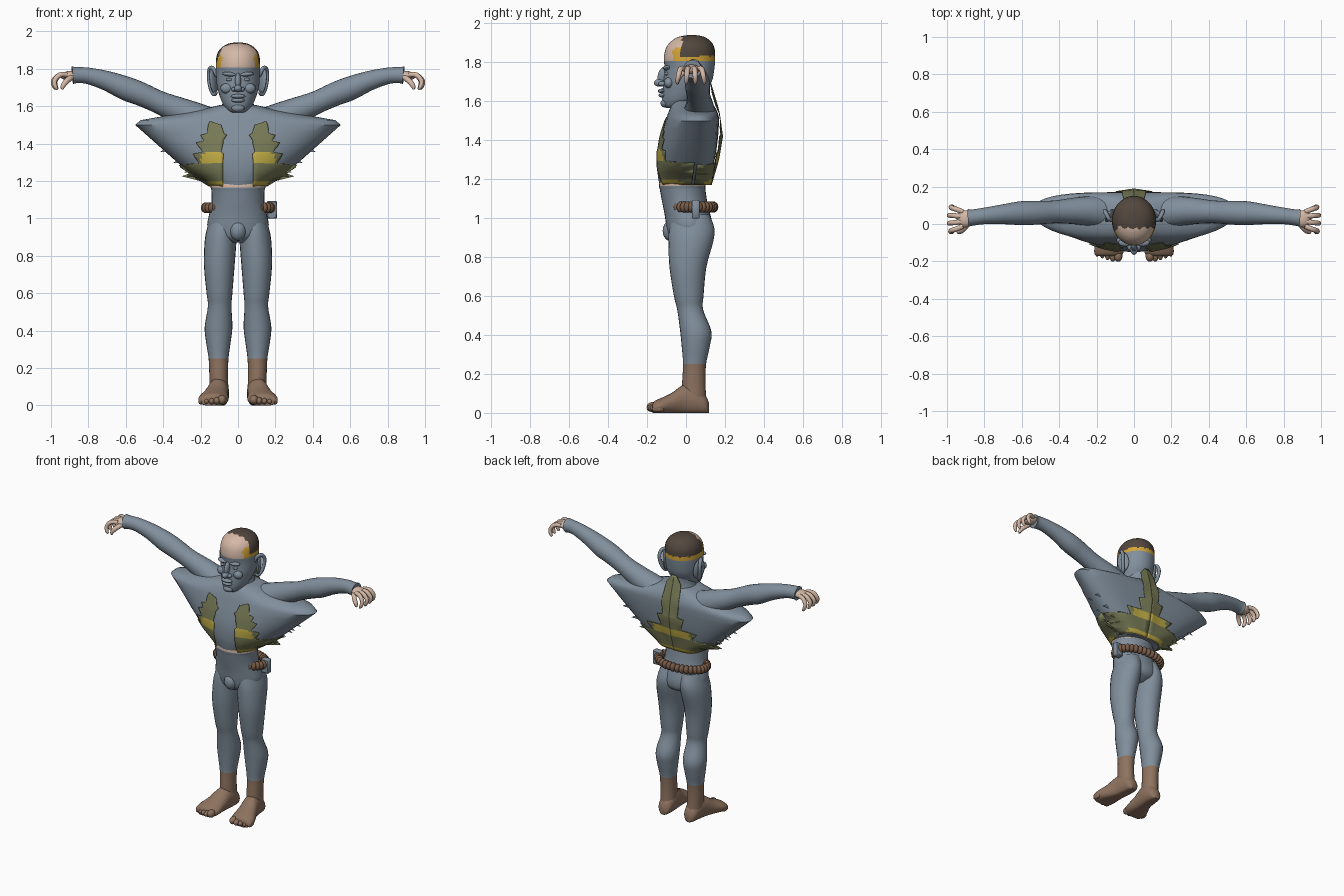
import bpy, bmesh, math
from mathutils import Vector, Matrix

if "Cube" in bpy.data.objects:
    bpy.data.objects.remove(bpy.data.objects["Cube"])

def material(name, rgb):
    m = bpy.data.materials.new(name)
    m.diffuse_color = (*rgb, 1)
    m.use_nodes = True
    m.node_tree.nodes["Principled BSDF"].inputs["Base Color"].default_value = m.diffuse_color
    return m

GREY = material("grey_suit", (.22, .275, .335))
SKIN = material("skin", (.66, .48, .38))
HAIR = material("dark_hair", (.085, .063, .048))
BROWN = material("brown_boot", (.27, .17, .115))
BELT = material("belt_brown", (.19, .105, .063))
OLIVE = material("olive_leaf", (.19, .2, .095))
YELLOW = material("yellow_band", (.54, .42, .06))
GOLD = material("gold_headband", (.66, .38, .04))

def spline(table, n=4):
    """Smooth in-between stations through a table of tuples."""
    out = []
    for i in range(len(table) - 1):
        p = [table[max(0, min(len(table) - 1, i + k))] for k in (-1, 0, 1, 2)]
        for j in range(n):
            t = j / n
            out.append([b + .5 * t * (c - a + t * (2*a - 5*b + 4*c - d + t * (3*(b - c) + d - a)))
                        for a, b, c, d in zip(*p)])
    return out + [list(table[-1])]

def lerp(table, z):
    """Linear lookup in a table keyed by its first column."""
    for a, b in zip(table, table[1:]):
        if z <= b[0]:
            t = max(0, (z - a[0]) / (b[0] - a[0]))
            return [p + t * (q - p) for p, q in zip(a, b)]
    return list(table[-1])

def skin_rings(bm, rings):
    vs = [[bm.verts.new(p) for p in r] for r in rings]
    n = len(vs[0])
    for a, b in zip(vs, vs[1:]):
        for i in range(n):
            bm.faces.new((a[i], a[(i+1) % n], b[(i+1) % n], b[i]))
    bm.faces.new(vs[0])
    bm.faces.new(vs[-1])

def stack(bm, table, segs=24, n=4):
    """Upright loft; stations are z, centre x, half width, front y, back y."""
    rings = []
    for z, cx, w, f, b in spline(table, n):
        rings.append([(cx + w * math.cos(a), (f + b) / 2 + (b - f) / 2 * math.sin(a), z)
                      for a in (2 * math.pi * i / segs for i in range(segs))])
    skin_rings(bm, rings)

def tube(bm, table, segs=16, n=4):
    """Round tube; stations are x, y, z, radius."""
    st = spline(table, n)
    pts = [Vector(s[:3]) for s in st]
    rings = []
    for i, s in enumerate(st):
        t = (pts[min(i + 1, len(pts) - 1)] - pts[max(i - 1, 0)]).normalized()
        u = t.cross(Vector((0, 1, 0))).normalized()
        v = t.cross(u)
        rings.append([pts[i] + s[3] * (u * math.cos(a) + v * math.sin(a))
                      for a in (2 * math.pi * k / segs for k in range(segs))])
    skin_rings(bm, rings)

def ball(bm, loc, size, rot=None):
    m = Matrix.Translation(loc) @ (rot or Matrix()) @ Matrix.Diagonal((*size, 1))
    bmesh.ops.create_uvsphere(bm, u_segments=16, v_segments=10, radius=1, matrix=m)

def finish(name, bm, mats, rule=None, mirror=False, angle=45):
    bmesh.ops.recalc_face_normals(bm, faces=bm.faces)
    if rule:
        for f in bm.faces:
            f.material_index = rule(f.calc_center_median())
    me = bpy.data.meshes.new(name)
    bm.to_mesh(me)
    bm.free()
    ob = bpy.data.objects.new(name, me)
    bpy.context.collection.objects.link(ob)
    for m in mats:
        me.materials.append(m)
    if mirror:
        ob.modifiers.new("mirror", 'MIRROR').use_mirror_merge = False
    bpy.ops.object.select_all(action='DESELECT')
    ob.select_set(True)
    bpy.context.view_layer.objects.active = ob
    bpy.ops.object.shade_smooth_by_angle(angle=math.radians(angle))
    return ob

# legs with boot tops
bm = bmesh.new()
stack(bm, [(.06, .1, .05, -.02, .105), (.15, .103, .05, -.02, .1), (.25, .104, .053, -.015, .103),
           (.34, .105, .066, -.022, .122), (.42, .104, .074, -.03, .13), (.53, .098, .063, -.045, .088),
           (.6, .099, .069, -.062, .09), (.75, .1, .082, -.085, .105), (.88, .093, .085, -.09, .14),
           (.95, .085, .08, -.085, .145), (1.02, .075, .07, -.07, .12)])
finish("legs", bm, [GREY, BROWN], lambda c: int(c.z < .25), True)

# feet and toes
bm = bmesh.new()
rings = []
for y, cx, w, h in spline([(.118, .098, .02, .05), (.1, .098, .042, .09), (.05, .1, .053, .14), (-.01, .107, .057, .145),
                           (-.07, .12, .068, .105), (-.12, .13, .08, .08), (-.16, .135, .076, .062), (-.172, .136, .06, .045)]):
    rings.append([(cx + w * math.cos(a), y, max(0, h * (.45 + .55 * math.sin(a))))
                  for a in (2 * math.pi * i / 24 for i in range(24))])
skin_rings(bm, rings)
for i in range(5):
    r = (.026, .02, .018, .017, .016)[i]
    ball(bm, (.085 + .028 * i, -.17 + .009 * max(0, i - 1), r + .004), (r * .9, .032, r))
finish("feet", bm, [BROWN], None, True)

# hips and belly, with a strip of bare waist
bm = bmesh.new()
stack(bm, [(.87, 0, .04, -.06, .08), (.9, 0, .12, -.09, .13), (.95, 0, .163, -.1, .14), (1.02, 0, .155, -.11, .125),
           (1.08, 0, .142, -.122, .11), (1.145, 0, .142, -.134, .1), (1.165, 0, .146, -.138, .1), (1.2, 0, .15, -.135, .1)], 32)
ball(bm, (0, -.075, .935), (.045, .045, .055))
finish("hips", bm, [GREY, SKIN], lambda c: int(c.z > 1.163))

# beaded belt, hidden in front by the belly
bm = bmesh.new()
for i in range(34):
    a = 2 * math.pi * (i + .5) / 34
    x, y = .172 * math.cos(a), .037 + .102 * math.sin(a)
    if y > 0 or abs(x) > .07:
        ball(bm, (x, y, 1.057), (.018, .027, .029),
             Matrix.Rotation(math.atan2(.102 * math.cos(a), -.172 * math.sin(a)), 4, 'Z'))
finish("belt_beads", bm, [BELT])
bm = bmesh.new()
bmesh.ops.create_cube(bm, size=1, matrix=Matrix.Translation((.182, .05, 1.046)) @ Matrix.Diagonal((.055, .04, .095, 1)))
bmesh.ops.bevel(bm, geom=bm.edges[:], offset=.005, segments=1, affect='EDGES')
finish("belt_pouch", bm, [GREY])

# winged top: z, half width, front y, back y
WING = [(1.17, .15, -.135, .12), (1.2, .185, -.142, .13), (1.26, .28, -.15, .14), (1.34, .37, -.147, .155),
        (1.42, .46, -.13, .165), (1.5, .55, -.105, .17), (1.525, .52, -.097, .168), (1.55, .38, -.088, .16),
        (1.58, .2, -.076, .142), (1.605, .1, -.06, .12)]

def wing_y(x, z, front):
    _, w, f, b = lerp(WING, z)
    t = min(1, abs(x) / w)
    mid = .02 + .05 * min(1, w / .5)
    return mid + ((f if front else b) - mid) * (1 - t ** (2 if front else 4)) ** .5

bm = bmesh.new()
rings = []
for a, b in zip(WING, WING[1:] + WING[-1:]):
    for z in ((a[0], (a[0] + b[0]) / 2) if a is not b else (a[0],)):
        w = lerp(WING, z)[1]
        xs = [w * math.cos(math.pi * i / 24) for i in range(25)]
        rings.append([(x, wing_y(x, z, False), z) for x in xs] +
                     [(x, wing_y(x, z, True), z) for x in xs[-2:0:-1]])
skin_rings(bm, rings)
finish("winged_top", bm, [GREY])

# leaf plates: z, inner x, outer x
def leaf(name, rows, front, rule, flare=None):
    bm = bmesh.new()
    rows = [lerp(rows, rows[0][0] + (b[0] + a[0]) / 2 - rows[0][0]) if k else a
            for a, b in zip(rows, rows[1:]) for k in (0, 1)] + [rows[-1]]
    grid = []
    for z, a, b in rows:
        line = []
        for i in range(9):
            x = a + (b - a) * i / 8
            y = wing_y(x, z, front) + (-.007 if front else .007)
            if flare and abs(x) < .1:
                y = max(y, lerp(flare, z)[1] - abs(x) * .15)
            line.append(bm.verts.new((x, y, z)))
        grid.append(line)
    for p, q in zip(grid, grid[1:]):
        for i in range(8):
            bm.faces.new((p[i], p[i+1], q[i+1], q[i]))
    ob = finish(name, bm, [OLIVE, YELLOW], rule, True)
    m = ob.modifiers.new("thickness", 'SOLIDIFY')
    m.thickness, m.offset = .004, 0

leaf("front_leaves", [(1.172, .08, .155), (1.2, .08, .2), (1.225, .08, .3), (1.24, .08, .26), (1.285, .08, .315),
                      (1.295, .08, .21), (1.345, .078, .24), (1.355, .09, .19), (1.405, .078, .225), (1.415, .08, .185),
                      (1.445, .06, .2), (1.455, .075, .165), (1.5, .09, .16), (1.518, .145, .15)], True,
     lambda c: int(c.z < 1.2 and c.x < .16 or 1.293 < c.z < 1.355 and c.x < .21 - (c.z - 1.29) * .6))
leaf("back_leaves", [(1.172, 0, .155), (1.2, 0, .2), (1.225, 0, .29), (1.235, 0, .25), (1.275, 0, .31), (1.285, 0, .15),
                     (1.335, 0, .19), (1.345, 0, .075), (1.42, 0, .1), (1.43, 0, .055), (1.5, 0, .065), (1.58, 0, .06),
                     (1.64, 0, .055), (1.69, 0, .015)], False,
     lambda c: int(c.z < 1.2 and c.x < .15 or 1.285 < c.z < 1.335 and c.x < .14),
     [(1.17, .13), (1.3, .168), (1.42, .188), (1.55, .17), (1.69, .128)])

# torn tips along the hem of the wings
bm = bmesh.new()
for z in (1.25, 1.3, 1.36):
    w = lerp(WING, z)[1]
    for y in (.03, .1):
        bm.faces.new([bm.verts.new(p) for p in ((w - .08, y, z - .005), (w + .025, y, z - .005), (w - .03, y, z + .03))])
finish("torn_tips", bm, [OLIVE, GREY], lambda c: int(c.z > 1.3), True)

# sleeves
bm = bmesh.new()
tube(bm, [(.08, .05, 1.47, .09), (.2, .065, 1.525, .085), (.3, .07, 1.57, .073), (.42, .065, 1.62, .061),
          (.52, .06, 1.665, .063), (.6, .058, 1.695, .064), (.7, .052, 1.735, .053), (.8, .043, 1.762, .044),
          (.86, .035, 1.766, .043), (.885, .033, 1.765, .047)], 24)
finish("sleeves", bm, [GREY], None, True)

# hands
bm = bmesh.new()
ball(bm, (.905, .028, 1.764), (.045, .046, .024), Matrix.Rotation(.15, 4, 'Y'))
for i in range(4):
    y, d = .066 - .026 * i, .028 - .02 * i
    l = (.9, 1, 1, .93)[i]
    tube(bm, [(.915, y, 1.768, .014), (.945 + .01 * l, y + d * .5, 1.766, .014),
              (.9 + .087 * l, y + d * .8, 1.735, .013), (.895 + .087 * l, y + d, 1.705, .011),
              (.885 + .087 * l, y + d, 1.69, .006)], 10, 3)
tube(bm, [(.89, 0, 1.755, .016), (.915, -.03, 1.735, .015), (.935, -.042, 1.71, .013), (.94, -.044, 1.69, .007)], 10, 3)
finish("hands", bm, [SKIN], None, True)

# neck
bm = bmesh.new()
stack(bm, [(1.5, 0, .13, -.07, .15), (1.58, 0, .095, -.06, .13), (1.64, 0, .078, -.05, .118), (1.7, 0, .078, -.05, .12)])
finish("neck", bm, [GREY])

# head: grey mask, bare brow, gold band, dark hair
def head_rule(c):
    wave = .008 * math.sin(60 * c.z) + .006 * math.sin(150 * c.x)
    if c.z < 1.808:
        return 0
    if c.y < -.025 + wave:
        return 3 if c.y > -.068 and c.z < 1.875 and abs(c.x) > .085 else 1
    return 3 if c.z < 1.833 + wave * .6 else 2

bm = bmesh.new()
stack(bm, [(1.565, 0, .03, -.1, -.04), (1.578, 0, .055, -.115, .02), (1.61, 0, .08, -.122, .07), (1.66, 0, .1, -.12, .11),
           (1.71, 0, .113, -.115, .135), (1.77, 0, .117, -.11, .146), (1.82, 0, .118, -.114, .15), (1.87, 0, .114, -.104, .147),
           (1.905, 0, .096, -.08, .13), (1.928, 0, .066, -.045, .1), (1.938, 0, .035, -.005, .065), (1.94, 0, .008, .02, .035)],
      64, 7)
finish("head", bm, [GREY, SKIN, HAIR, GOLD], head_rule)

# facial features
bm = bmesh.new()
ball(bm, (0, -.118, 1.735), (.016, .026, .045), Matrix.Rotation(-.3, 4, 'X'))
ball(bm, (0, -.135, 1.695), (.021, .03, .02))
ball(bm, (0, -.122, 1.653), (.04, .022, .012))
ball(bm, (0, -.118, 1.631), (.036, .023, .012))
ball(bm, (0, -.108, 1.59), (.035, .023, .022))
for s in (-1, 1):
    ball(bm, (s * .022, -.122, 1.69), (.014, .02, .013))
    ball(bm, (s * .046, -.099, 1.771), (.038, .021, .012), Matrix.Rotation(s * -.1, 4, 'Y'))
    ball(bm, (s * .047, -.098, 1.742), (.018, .012, .009))
    ball(bm, (s * .06, -.088, 1.695), (.034, .025, .028))
finish("face_features", bm, [GREY])

# ears: shell, rim and lobe
bm = bmesh.new()
tilt = Matrix.Rotation(.12, 4, 'Y') @ Matrix.Rotation(.5, 4, 'Z')
ball(bm, (.131, .045, 1.735), (.014, .04, .07), tilt)
tube(bm, [(.115, .02, 1.76, .008), (.132, .025, 1.8, .011), (.149, .055, 1.8, .012), (.155, .07, 1.76, .012),
          (.146, .06, 1.7, .012), (.128, .04, 1.665, .013), (.115, .02, 1.675, .008)], 10)
finish("ears", bm, [GREY], None, True)
